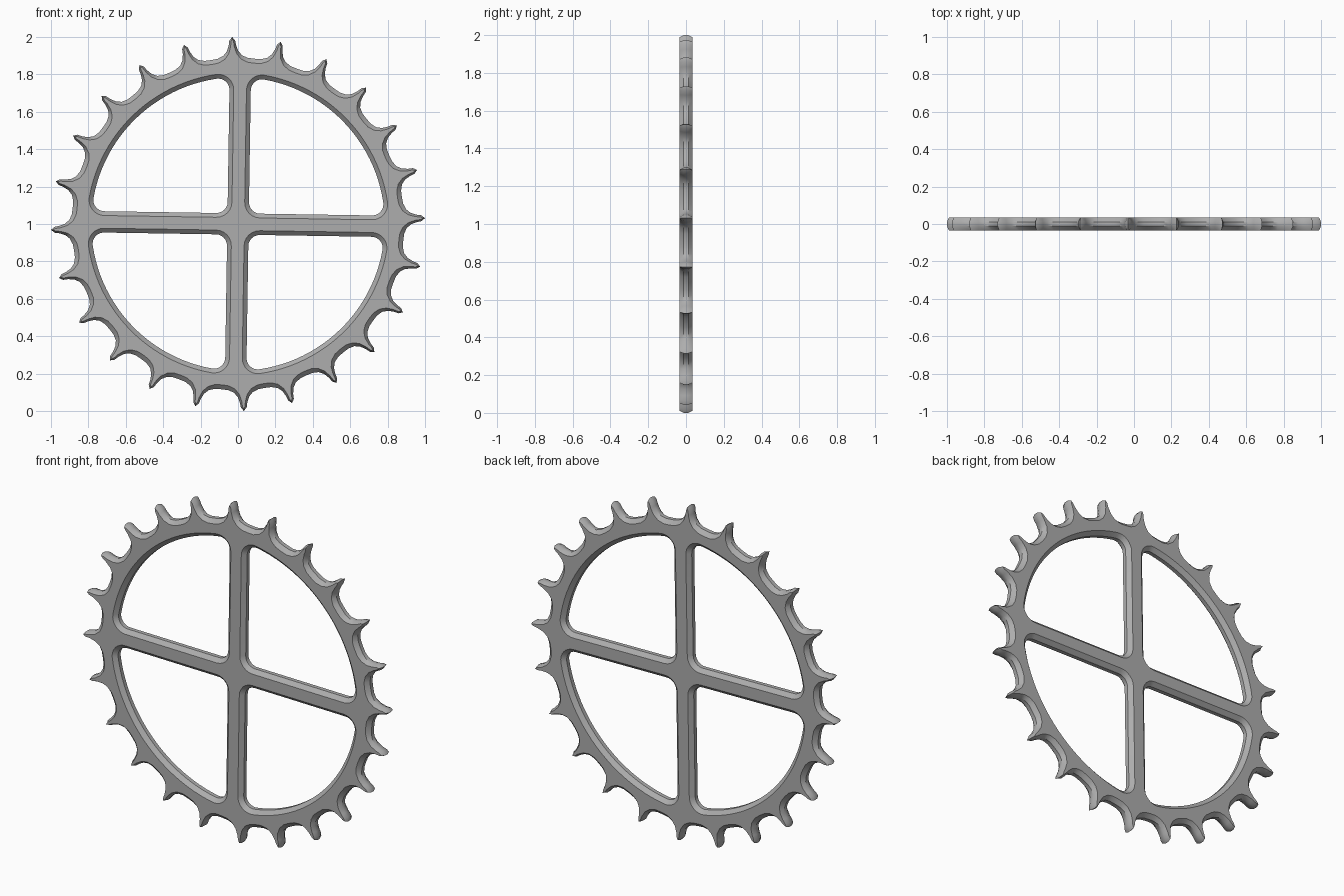
import bpy, bmesh
from math import sin, cos, sqrt, atan2, radians, pi

cube = bpy.data.objects.get("Cube")
if cube:
    bpy.data.objects.remove(cube, do_unlink=True)

TEETH = 24
TOOTH_TURN = radians(1.8)
SPOKE_TURN = radians(-0.9)
FACE_Y, WALL_Y = 0.034, 0.012
CHAMFER = 0.023

# Half a tooth as (degrees from tip, radius), valley to tip
WALL_TOOTH = [(5.2, .89), (3.2, .902), (1.9, .925), (1.2, .955), (0.9, .982)]
FACE_TOOTH = [(5.0, .867), (2.8, .883), (1.3, .912), (0.6, .948), (0.4, .975)]


def rim_outline(half, valley, tip):
    """Closed toothed outline in the x-z plane."""
    tooth = [(-7.5, valley)] + [(-a, r) for a, r in half] + [(0, tip)]
    tooth += [(a, r) for a, r in reversed(half)]
    points = []
    for i in range(TEETH):
        turn = TOOTH_TURN + 2 * pi * i / TEETH
        points += [(r * cos(turn + radians(a)), r * sin(turn + radians(a)))
                   for a, r in tooth]
    return points


def arc(cx, cz, r, start, end, steps):
    return [(cx + r * cos(start + (end - start) * i / steps),
             cz + r * sin(start + (end - start) * i / steps))
            for i in range(steps + 1)]


def window_outline(quarter, grow):
    """Rounded quarter-disc opening between two spokes."""
    c, radius = 0.06, 0.785
    k = 0.057 + c
    far = sqrt((radius - c) ** 2 - k ** 2)
    a = atan2(k, far)
    r = c + grow
    pts = arc(k, k, r, pi, 1.5 * pi, 6)
    pts += arc(far, k, r, -pi / 2, a, 8)
    pts += arc(0, 0, radius + grow, a, pi / 2 - a, 24)[1:-1]
    pts += arc(k, far, r, pi / 2 - a, pi, 8)
    t = SPOKE_TURN + quarter * pi / 2
    return [(x * cos(t) - z * sin(t), x * sin(t) + z * cos(t)) for x, z in pts]


# Each boundary is a pair: outline on the flat face, outline on the edge wall
boundaries = [(rim_outline(FACE_TOOTH, .864, .99),
               rim_outline(WALL_TOOTH, .888, 1.0))]
boundaries += [(window_outline(q, CHAMFER), window_outline(q, 0))
               for q in range(4)]

bm = bmesh.new()
front_edges, back_edges = [], []


def add_loop(points, y):
    return [bm.verts.new((x, y, z + 1)) for x, z in points]


# Chamfered edge walls around the rim and the windows
for face, wall in boundaries:
    loops = [add_loop(face, -FACE_Y), add_loop(wall, -WALL_Y),
             add_loop(wall, WALL_Y), add_loop(face, FACE_Y)]
    n = len(face)
    for low, high in zip(loops, loops[1:]):
        for i in range(n):
            j = (i + 1) % n
            bm.faces.new((low[i], low[j], high[j], high[i]))
    for loop, store in ((loops[0], front_edges), (loops[-1], back_edges)):
        store += [bm.edges.get((loop[i], loop[(i + 1) % n])) for i in range(n)]

# Flat front and back faces with the four windows left open
for edges, side in ((front_edges, -1), (back_edges, 1)):
    bmesh.ops.triangle_fill(bm, use_beauty=True, use_dissolve=False,
                            edges=edges, normal=(0, side, 0))
bmesh.ops.recalc_face_normals(bm, faces=bm.faces[:])

mesh = bpy.data.meshes.new("spoked_sprocket")
bm.to_mesh(mesh)
bm.free()
sprocket = bpy.data.objects.new("spoked_sprocket", mesh)
bpy.context.collection.objects.link(sprocket)

# Plain steel grey
steel = bpy.data.materials.new("steel_grey")
steel.use_nodes = True
colour = (0.42, 0.42, 0.42, 1)
steel.diffuse_color = colour
steel.node_tree.nodes["Principled BSDF"].inputs["Base Color"].default_value = colour
mesh.materials.append(steel)

bpy.ops.object.select_all(action='DESELECT')
sprocket.select_set(True)
bpy.context.view_layer.objects.active = sprocket
bpy.ops.object.shade_smooth_by_angle(angle=radians(30))
